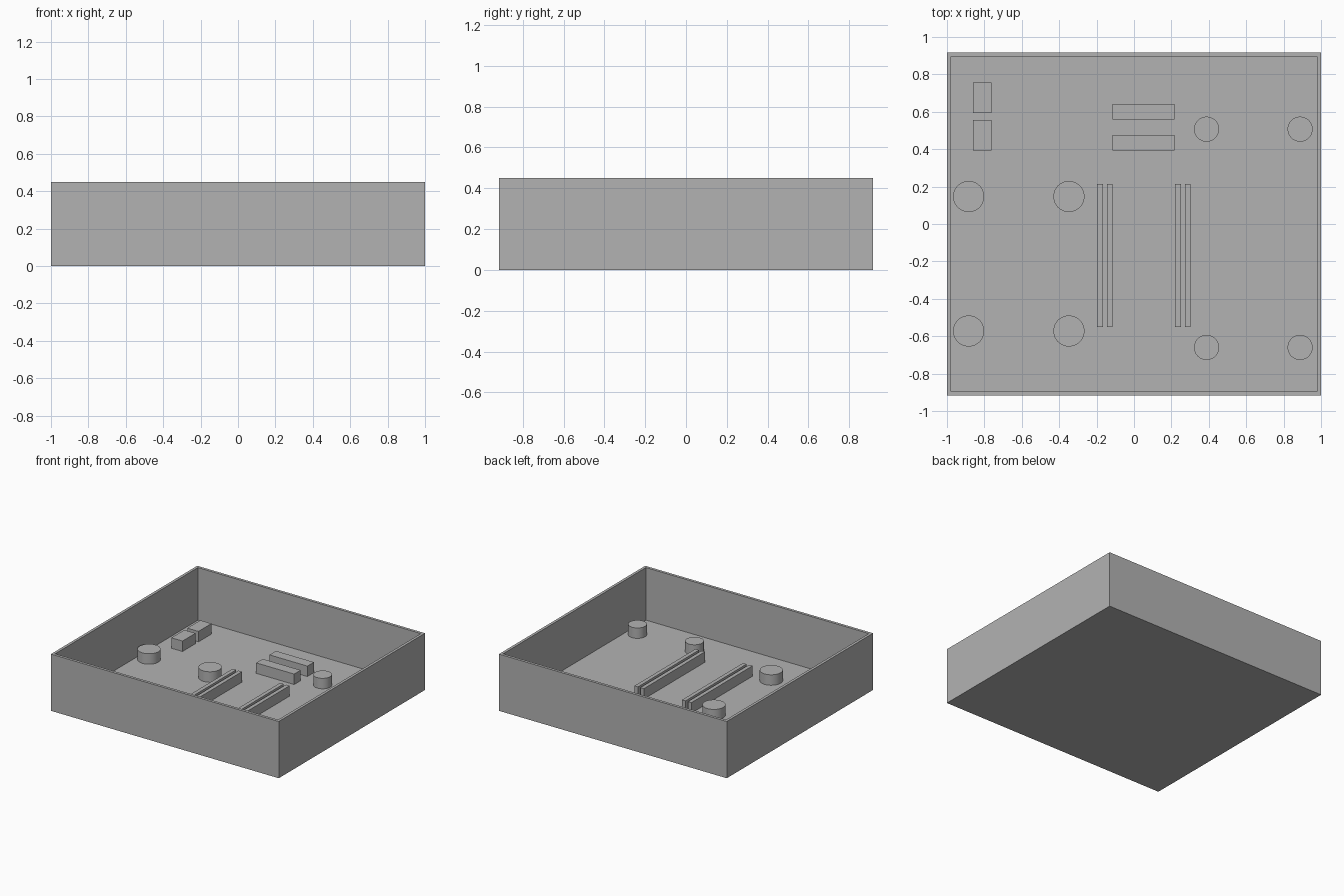
import bpy, bmesh
from mathutils import Matrix, Vector

if "Cube" in bpy.data.objects:
    bpy.data.objects.remove(bpy.data.objects["Cube"])

FLOOR, TOP, HEIGHT = 0.033, 0.116, 0.45
SINK = 0.01  # how far fittings run into the floor

gray = bpy.data.materials.new("plain_gray")
gray.diffuse_color = (0.45, 0.45, 0.45, 1)
gray.use_nodes = True
gray.node_tree.nodes["Principled BSDF"].inputs["Base Color"].default_value = gray.diffuse_color


def finish(bm, name):
    mesh = bpy.data.meshes.new(name)
    bm.to_mesh(mesh)
    bm.free()
    mesh.materials.append(gray)
    obj = bpy.data.objects.new(name, mesh)
    bpy.context.collection.objects.link(obj)
    return obj


def box(name, x0, x1, y0, y1, z0=FLOOR - SINK, z1=TOP):
    bm = bmesh.new()
    centre = Vector((x0 + x1, y0 + y1, z0 + z1)) / 2
    bmesh.ops.create_cube(bm, size=1, matrix=Matrix.Translation(centre)
                          @ Matrix.Diagonal((x1 - x0, y1 - y0, z1 - z0, 1)))
    return finish(bm, name)


def post(name, x, y, r):
    bm = bmesh.new()
    z0 = FLOOR - SINK
    bmesh.ops.create_cone(bm, cap_ends=True, segments=48, radius1=r, radius2=r, depth=TOP - z0,
                          matrix=Matrix.Translation((x, y, (TOP + z0) / 2)))
    for f in bm.faces:
        f.smooth = len(f.verts) == 4
    for e in bm.edges:
        e.smooth = all(f.smooth for f in e.link_faces)
    return finish(bm, name)


# Open tray: inset the top face for the rim, then push it down to the floor
bm = bmesh.new()
bmesh.ops.create_cube(bm, size=1, matrix=Matrix.Translation((0, 0, HEIGHT / 2))
                      @ Matrix.Diagonal((2, 1.834, HEIGHT, 1)))
lid = max(bm.faces, key=lambda f: f.calc_center_median().z)
bmesh.ops.inset_individual(bm, faces=[lid], thickness=0.031)
well = bmesh.ops.extrude_discrete_faces(bm, faces=[lid])["faces"][0]
bmesh.ops.translate(bm, verts=well.verts, vec=(0, 0, FLOOR - HEIGHT))
finish(bm, "tray")

# Round standoffs: large set on the left, small set on the right
for name, xs, ys, r in (("large_post", (-0.884, -0.348), (-0.572, 0.147), 0.083),
                        ("small_post", (0.388, 0.888), (-0.66, 0.507), 0.067)):
    for x in xs:
        for y in ys:
            post(name, x, y, r)

# Paired long rails forming two slots
for x in (-0.197, 0.22):
    for dx in (0, 0.052):
        box("slot_rail", x + dx, x + dx + 0.031, -0.552, 0.214)

# Paired short blocks near the back
for y in (0.394, 0.56):
    box("back_bracket", -0.116, 0.217, y, y + 0.082)
for y in (0.394, 0.594):
    box("corner_block", -0.861, -0.763, y, y + 0.163)
